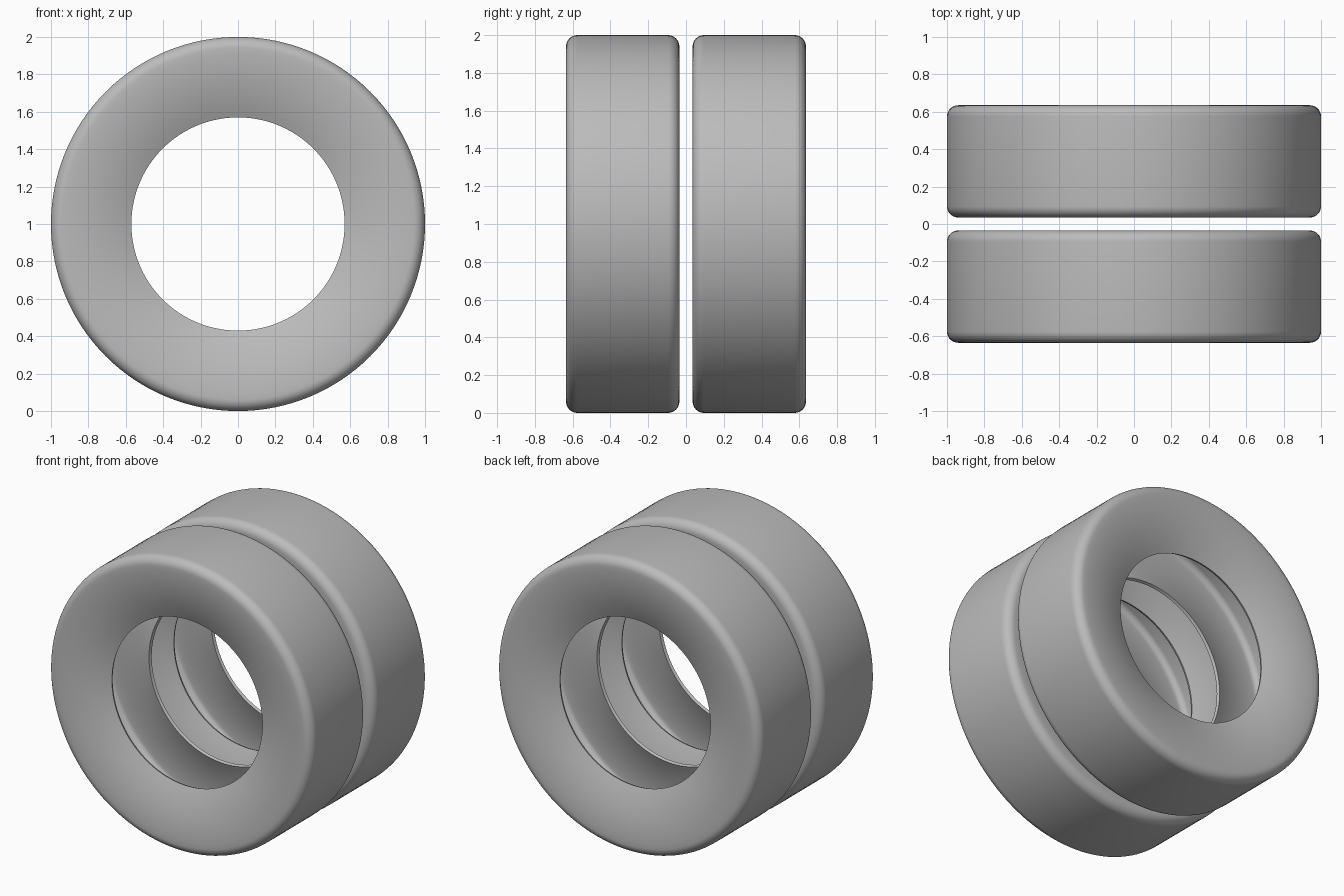
import bpy, bmesh, math
from mathutils import Vector

cube = bpy.data.objects.get("Cube")
if cube:
    bpy.data.objects.remove(cube, do_unlink=True)

rubber = bpy.data.materials.new("grey rubber")
rubber.use_nodes = True
GREY = (0.5, 0.5, 0.5, 1)
rubber.diffuse_color = GREY
rubber.node_tree.nodes["Principled BSDF"].inputs["Base Color"].default_value = GREY

OUTER, BEAD, HALF, ROUND = 1.0, 0.57, 0.30, 0.06
DISH, SHELL, STEPS = 0.085, 0.02, 128


def half_profile():
    """Radius and offset, from the tread edge over the shoulder to the bead."""
    pts = []
    # rounded shoulder
    for i in range(9):
        a = math.pi / 2 * i / 8
        pts.append((OUTER - ROUND + ROUND * math.cos(a),
                    HALF - ROUND + ROUND * math.sin(a)))
    # sidewall dishing in towards the hole
    top = OUTER - ROUND
    for i in range(1, 13):
        t = i / 12
        pts.append((top + (BEAD - top) * t, HALF - DISH * t ** 1.9))
    return pts


def make_tyre(name, y):
    half = half_profile()
    section = [(r, -w) for r, w in reversed(half)] + half
    bm = bmesh.new()
    verts = [bm.verts.new((r, w, 0)) for r, w in section]
    edges = [bm.edges.new(pair) for pair in zip(verts, verts[1:])]
    bmesh.ops.spin(bm, geom=verts + edges, cent=(0, 0, 0), axis=(0, 1, 0),
                   angle=math.tau, steps=STEPS)
    bmesh.ops.remove_doubles(bm, verts=bm.verts, dist=0.0001)
    bmesh.ops.recalc_face_normals(bm, faces=bm.faces)
    # tread must face away from the axle
    bm.normal_update()
    tread = max(bm.faces, key=lambda f: f.calc_area())
    c = tread.calc_center_median()
    if tread.normal.dot(Vector((c.x, 0, c.z))) < 0:
        bmesh.ops.reverse_faces(bm, faces=bm.faces)
    mesh = bpy.data.meshes.new(name)
    bm.to_mesh(mesh)
    bm.free()
    mesh.materials.append(rubber)
    obj = bpy.data.objects.new(name, mesh)
    bpy.context.collection.objects.link(obj)
    obj.location = (0, y, OUTER)
    # hollow casing
    shell = obj.modifiers.new("casing", "SOLIDIFY")
    shell.thickness = SHELL
    shell.offset = -1
    bpy.ops.object.select_all(action="DESELECT")
    obj.select_set(True)
    bpy.context.view_layer.objects.active = obj
    bpy.ops.object.modifier_apply(modifier=shell.name)
    bpy.ops.object.shade_smooth_by_angle(angle=math.radians(40))


for name, side in (("front_tyre", -1), ("rear_tyre", 1)):
    make_tyre(name, side * 0.335)
